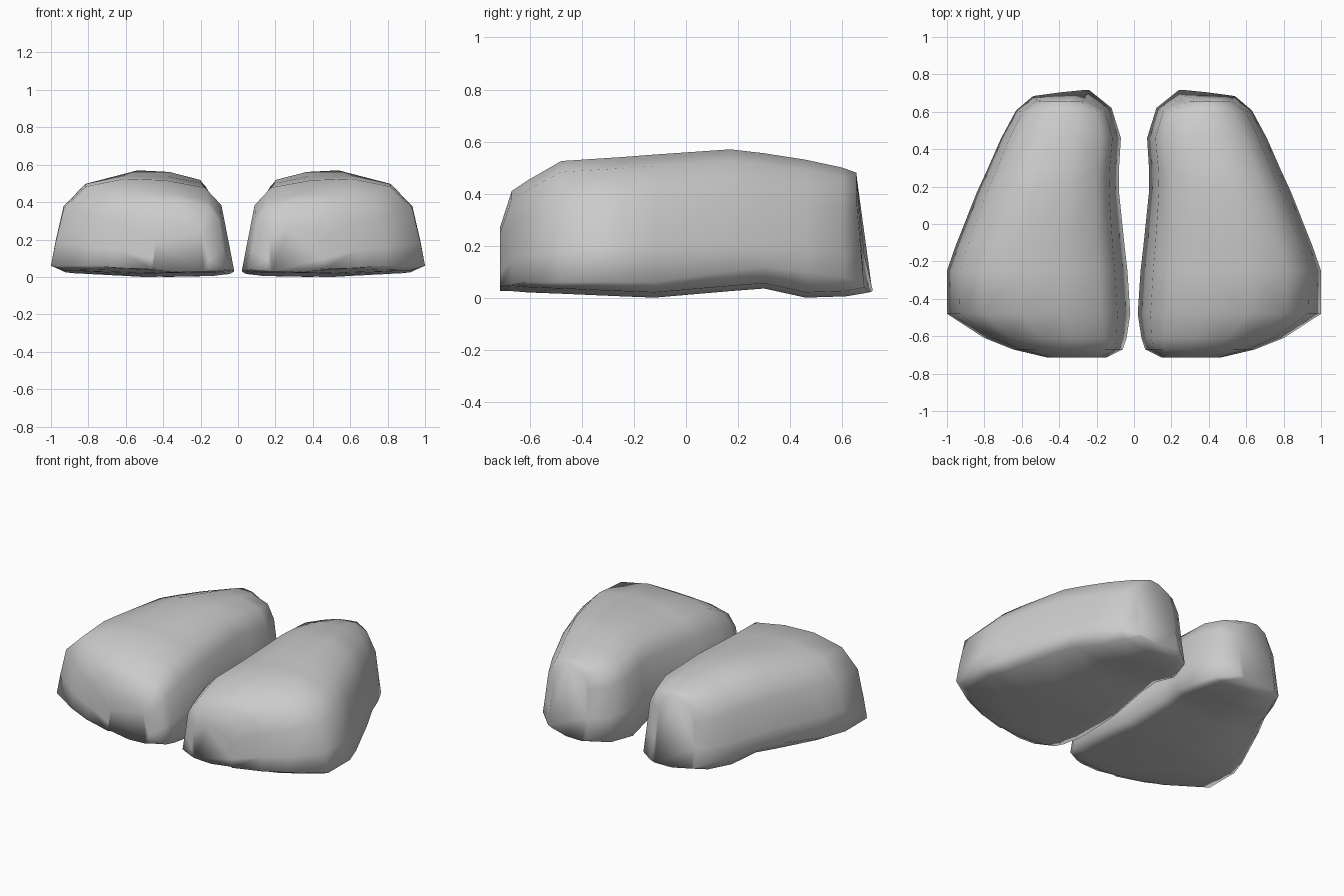
import bpy, bmesh

cube = bpy.data.objects.get("Cube")
if cube:
    bpy.data.objects.remove(cube, do_unlink=True)

grey = bpy.data.materials.new("light grey")
grey.use_nodes = True
colour = (0.6, 0.6, 0.6, 1)
grey.diffuse_color = colour
grey.node_tree.nodes["Principled BSDF"].inputs["Base Color"].default_value = colour

# Stations from toe to heel: y, inner x, outer x, sole z, outer edge z, top z, backward lean of base
STATIONS = [
    (-0.715, 0.15, 0.46, 0.03, 0.04, 0.27, 0.00),
    (-0.67, 0.06, 0.65, 0.03, 0.05, 0.41, 0.00),
    (-0.61, 0.04, 0.80, 0.025, 0.06, 0.45, 0.00),
    (-0.48, 0.02, 1.00, 0.02, 0.06, 0.525, 0.00),
    (-0.25, 0.035, 1.00, 0.01, 0.06, 0.54, 0.00),
    (-0.12, 0.05, 0.955, 0.005, 0.06, 0.55, 0.00),
    (0.17, 0.08, 0.84, 0.03, 0.10, 0.57, 0.00),
    (0.30, 0.08, 0.78, 0.04, 0.12, 0.555, 0.00),
    (0.46, 0.07, 0.71, 0.005, 0.10, 0.53, 0.00),
    (0.60, 0.12, 0.63, 0.01, 0.08, 0.50, 0.02),
    (0.655, 0.24, 0.54, 0.025, 0.05, 0.48, 0.065),
]


def section(y, xi, xo, zi, zo, zt, lean):
    """Rounded, flat-bottomed cross-section of the foot."""
    w = xo - xi
    points = [(0, zi + 0.01), (0.1, zi), (0.5, zi - 0.005), (0.92, zi + 0.015), (1, zo),
              (0.975, zt * 0.35), (0.93, zt * 0.70), (0.81, zt * 0.92), (0.60, zt),
              (0.38, zt * 0.985), (0.16, zt * 0.91), (0.07, zt * 0.73), (0.03, zt * 0.35)]
    # The lean flares out the base and is stronger on the inner side
    return [(xi + w * u, y + lean * (1.1 - 0.55 * u) * (1 - z / zt) ** 2, z) for u, z in points]


def foot(name, side):
    bm = bmesh.new()
    rings = [[bm.verts.new((side * x, y, z)) for x, y, z in section(*s)] for s in STATIONS]
    n = len(rings[0])
    # Skin between neighbouring sections
    for a, b in zip(rings, rings[1:]):
        for i in range(n):
            j = (i + 1) % n
            bm.faces.new((a[i], a[j], b[j], b[i]))
    # Toe and heel caps
    for ring in (rings[0], rings[-1]):
        bm.faces.new(ring)
    bmesh.ops.recalc_face_normals(bm, faces=bm.faces)
    for face in bm.faces:
        face.smooth = True
    mesh = bpy.data.meshes.new(name)
    bm.to_mesh(mesh)
    bm.free()
    mesh.materials.append(grey)
    bpy.context.collection.objects.link(bpy.data.objects.new(name, mesh))


foot("left_foot", 1)
foot("right_foot", -1)
